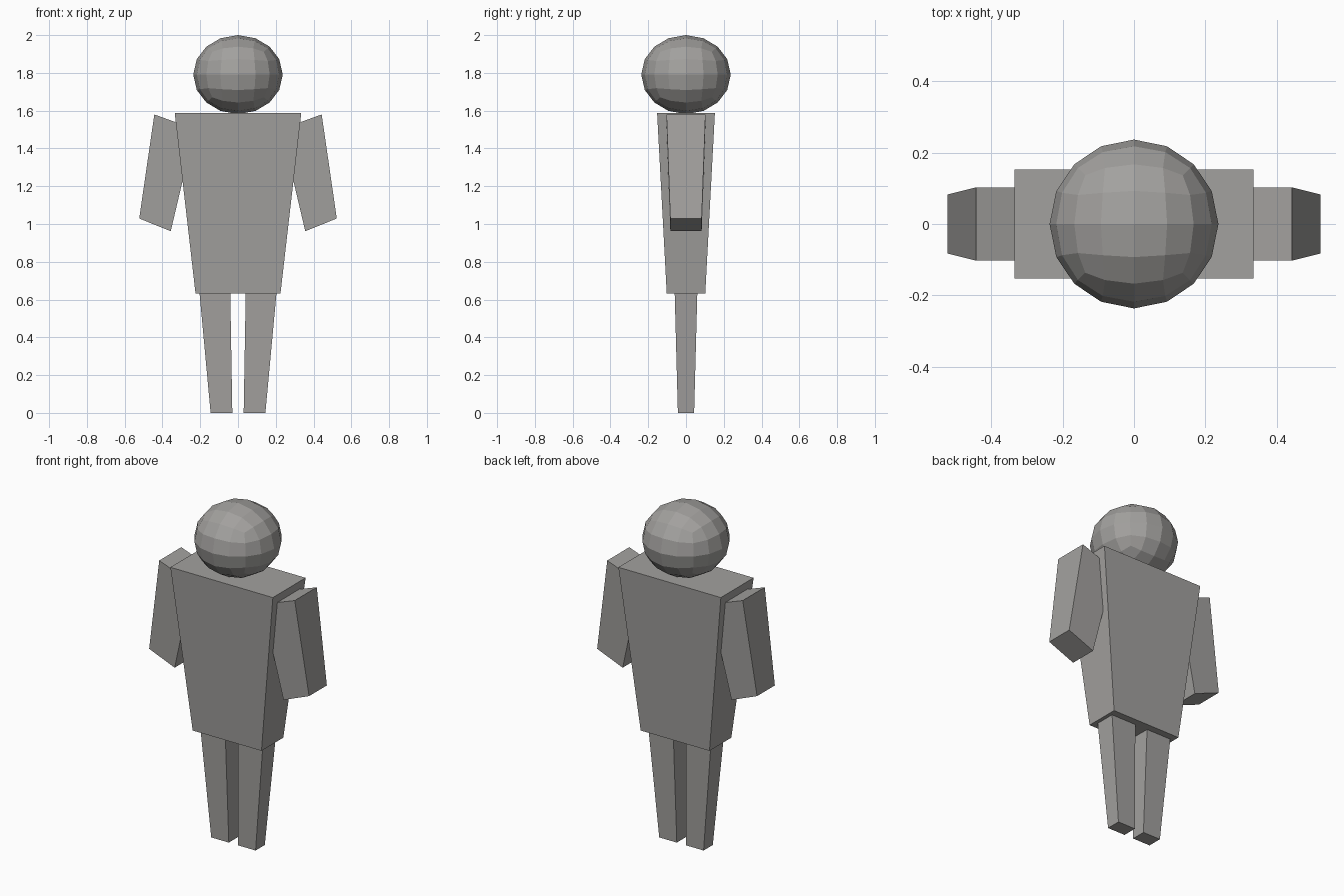
import bpy

if "Cube" in bpy.data.objects:
    bpy.data.objects.remove(bpy.data.objects["Cube"])

# Dark grey for every part
grey = bpy.data.materials.new("dark_grey")
grey.diffuse_color = (0.363, 0.355, 0.343, 1)
grey.use_nodes = True
grey.node_tree.nodes["Principled BSDF"].inputs["Base Color"].default_value = grey.diffuse_color


def make(name, verts, faces):
    mesh = bpy.data.meshes.new(name)
    mesh.from_pydata(verts, [], faces)
    mesh.update()
    mesh.materials.append(grey)
    obj = bpy.data.objects.new(name, mesh)
    bpy.context.collection.objects.link(obj)
    return obj


def tapered_box(name, bottom, top, depth_bottom, depth_top, side=1):
    """Box between two cap edges given as ((x, z) left, (x, z) right) in the front view."""
    verts = []
    for (a, b), d in ((bottom, depth_bottom), (top, depth_top)):
        verts += [(a[0], -d, a[1]), (b[0], -d, b[1]), (b[0], d, b[1]), (a[0], d, a[1])]
    faces = [(3, 2, 1, 0), (4, 5, 6, 7)]
    faces += [(i, (i + 1) % 4, (i + 1) % 4 + 4, i + 4) for i in range(4)]
    if side < 0:  # mirrored copy, winding reversed
        verts = [(-x, y, z) for x, y, z in verts]
        faces = [f[::-1] for f in faces]
    return make(name, verts, faces)


# Torso, narrowing to the hips
tapered_box("torso", ((-0.225, 0.633), (0.225, 0.633)),
            ((-0.335, 1.588), (0.335, 1.588)), 0.102, 0.153)

# Arms and legs
for label, side in (("right", -1), ("left", 1)):
    tapered_box(label + "_arm", ((0.356, 0.962), (0.523, 1.029)),
                ((0.229, 1.502), (0.443, 1.58)), 0.083, 0.103, side)
    tapered_box(label + "_leg", ((0.03, 0.0), (0.145, 0.0)),
                ((0.041, 0.637), (0.204, 0.637)), 0.043, 0.06, side)

# Head: faceted ball from a subdivided cube, slightly flattened
bpy.ops.mesh.primitive_cube_add(size=2, location=(0, 0, 1.791))
head = bpy.context.object
head.name = "head"
head.data.materials.append(grey)
head.scale = (0.237, 0.237, 0.209)
subdivide = head.modifiers.new("Subdivide", "SUBSURF")
subdivide.levels = subdivide.render_levels = 2
ball = head.modifiers.new("Ball", "CAST")
ball.factor = 1
ball.use_radius_as_size = False
ball.size = 1
